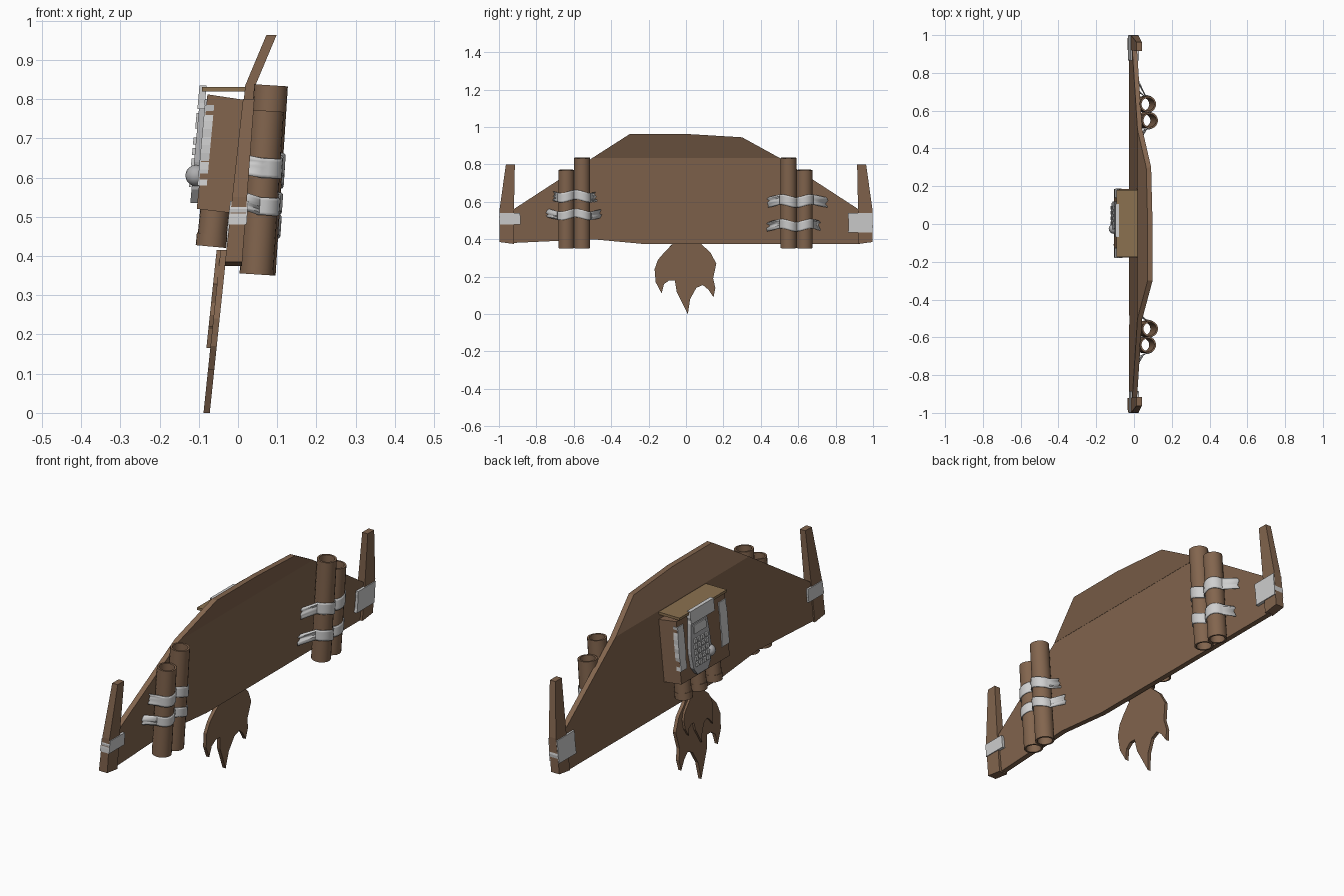
import bpy, bmesh, math, random
from mathutils import Vector

if "Cube" in bpy.data.objects:
    bpy.data.objects.remove(bpy.data.objects["Cube"])

random.seed(4)


def material(name, col):
    m = bpy.data.materials.new(name)
    m.diffuse_color = (*col, 1)
    m.use_nodes = True
    m.node_tree.nodes["Principled BSDF"].inputs["Base Color"].default_value = m.diffuse_color
    return m


CARD = material("cardboard", (0.225, 0.130, 0.076))
TAPE = material("silver tape", (0.62, 0.62, 0.62))
GREY = material("device grey", (0.42, 0.42, 0.43))
TAN = material("tan strip", (0.26, 0.165, 0.08))


def finish(bm, name, mat, smooth=False):
    bmesh.ops.recalc_face_normals(bm, faces=bm.faces)
    me = bpy.data.meshes.new(name)
    bm.to_mesh(me)
    bm.free()
    ob = bpy.data.objects.new(name, me)
    bpy.context.collection.objects.link(ob)
    me.materials.append(mat)
    if smooth:
        bpy.ops.object.select_all(action='DESELECT')
        ob.select_set(True)
        bpy.context.view_layer.objects.active = ob
        bpy.ops.object.shade_smooth_by_angle(angle=math.radians(40))
    return ob


def prism(name, pts, back, front, mat):
    """Solid from a (y, z) outline; back and front give x for each height."""
    bm = bmesh.new()
    a = [bm.verts.new((back(z), y, z)) for y, z in pts]
    b = [bm.verts.new((front(z), y, z)) for y, z in pts]
    fs = [bm.faces.new(a), bm.faces.new(b[::-1])]
    for i in range(len(pts)):
        j = (i + 1) % len(pts)
        bm.faces.new((a[i], b[i], b[j], a[j]))
    bmesh.ops.triangulate(bm, faces=fs)
    return finish(bm, name, mat)


def rect(y0, y1, z0, z1):
    return [(y0, z0), (y1, z0), (y1, z1), (y0, z1)]


def ragged(y0, y1, z0, z1, n=6, j=0.006):
    """Rectangle with torn upright ends."""
    zs = [z0 + (z1 - z0) * i / n for i in range(n + 1)]
    return ([(y0 + random.uniform(0, j), z) for z in zs]
            + [(y1 - random.uniform(0, j), z) for z in reversed(zs)])


def tube(name, p0, p1, r, inner, mat, n=20):
    """Open pipe with wall thickness."""
    p0, p1 = Vector(p0), Vector(p1)
    axis = (p1 - p0).normalized()
    v = Vector((0, 1, 0))
    u = v.cross(axis)
    bm = bmesh.new()
    rings = []
    for c, rad in ((p0, r), (p1, r), (p1, inner), (p0, inner)):
        rings.append([bm.verts.new(c + rad * (math.cos(t) * u + math.sin(t) * v))
                      for t in (2 * math.pi * i / n for i in range(n))])
    for k in range(4):
        a, b = rings[k], rings[(k + 1) % 4]
        for i in range(n):
            j = (i + 1) % n
            bm.faces.new((a[i], a[j], b[j], b[i]))
    return finish(bm, name, mat, True)


def off(f, d):
    return lambda z: f(z) + d


# Wing panel and its bent upper flap
def wing(z):
    return -0.015 + 0.1 * (z - 0.375)


def flap(z):
    return wing(0.835) + 0.42 * (z - 0.835)


prism("wing", [(-0.93, 0.38), (-0.5, 0.40), (-0.23, 0.375), (0.93, 0.375), (0.93, 0.555),
               (0.5, 0.835), (-0.5, 0.835), (-0.93, 0.555)],
      off(wing, -0.0125), off(wing, 0.0125), CARD)
prism("wing_flap", [(-0.5, 0.835), (0.5, 0.835), (0.3, 0.945), (0, 0.963), (-0.3, 0.963)],
      off(flap, -0.0125), off(flap, 0.0135), CARD)

# Upright tip fins with tape around the root
for s, side in ((-1, "left"), (1, "right")):
    pts = [(0.92, 0.375), (0.998, 0.385), (0.998, 0.55), (0.963, 0.8), (0.915, 0.8), (0.92, 0.55)]
    prism(side + "_fin", [(s * y, z) for y, z in pts],
          lambda z: -0.034 + 0.11 * (z - 0.375), lambda z: 0.010 + 0.075 * (z - 0.375), CARD)
    y_in, z0 = (0.885, 0.48) if s < 0 else (0.865, 0.435)
    prism(side + "_fin_tape", [(s * y, z) for y, z in ragged(y_in, 1.0, z0, 0.54, 6, 0.004)],
          lambda z: -0.038 + 0.11 * (z - 0.375), lambda z: 0.014 + 0.075 * (z - 0.375), TAPE)

# Paired booster tubes: (y, top, x offset)
R = 0.043
SLOPE = 0.065


def tube_x(z):
    return 0.053 + SLOPE * (z - 0.355)


PAIRS = {"left": [(-0.64, 0.77, -0.006), (-0.555, 0.835, 0)],
         "right": [(0.548, 0.835, 0), (0.634, 0.77, -0.006)]}
for side, pair in PAIRS.items():
    for k, (y, top, dx) in enumerate(pair):
        tube(f"{side}_booster_{k}", (tube_x(0.353) + dx, y, 0.353),
             (tube_x(top) + dx, y, top), R, 0.034, CARD)


def booster_tape(name, pair, y0, y1, z0, z1):
    """Tape laid over both tubes and stuck to the wing on each side."""
    rows = 6
    bm = bmesh.new()
    grid = []
    for i in range(rows + 1):
        z = z0 + (z1 - z0) * i / rows
        w = wing(z) + 0.016
        row = [(y0 + random.uniform(0, 0.02), w)]
        for k, (yc, _, dx) in enumerate(pair):
            lo, hi = ((185, 30), (150, -5))[k]
            for t in range(9):
                a = math.radians(lo + (hi - lo) * t / 8)
                row.append((yc + (R + 0.004) * math.cos(a),
                            tube_x(z) + dx + (R + 0.004) * math.sin(a)))
        row.append((y1 - random.uniform(0, 0.02), w))
        grid.append([bm.verts.new((x, y, z + 0.008 * math.sin(y * 40))) for y, x in row])
    for a, b in zip(grid, grid[1:]):
        for i in range(len(a) - 1):
            bm.faces.new((a[i], a[i + 1], b[i + 1], b[i]))
    ob = finish(bm, name, TAPE, True)
    mod = ob.modifiers.new("thickness", 'SOLIDIFY')
    mod.thickness = 0.004
    mod.offset = 0


booster_tape("left_tape_upper", PAIRS["left"], -0.72, -0.475, 0.605, 0.655)
booster_tape("left_tape_lower", PAIRS["left"], -0.75, -0.45, 0.51, 0.555)
booster_tape("right_tape_upper", PAIRS["right"], 0.43, 0.76, 0.577, 0.632)
booster_tape("right_tape_lower", PAIRS["right"], 0.43, 0.725, 0.45, 0.5)


# Pack box and level strip above it
def face(z):
    return -0.105 + 0.092 * (z - 0.52)


bm = bmesh.new()
ends = [[bm.verts.new((x, y, z)) for x, z in
         ((-0.105, 0.52), (-0.078, 0.812), (0.028, 0.796), (-0.005, 0.508))]
        for y in (-0.178, 0.184)]
bm.faces.new(ends[0])
bm.faces.new(ends[1])
for i in range(4):
    j = (i + 1) % 4
    bm.faces.new((ends[0][i], ends[0][j], ends[1][j], ends[1][i]))
finish(bm, "pack_box", CARD)
prism("pack_lid", rect(-0.175, 0.18, 0.819, 0.831),
      lambda z: -0.092, lambda z: 0.025, TAN)

# Tape on the pack corners and over the lid edge
for side, y0, y1 in (("left", -0.182, -0.125), ("right", 0.138, 0.188)):
    prism(f"pack_{side}_tape", ragged(y0, y1, 0.58, 0.785, 10, 0.005),
          off(face, -0.004), off(face, 0.02), TAPE)
prism("lid_tape", ragged(-0.07, 0.11, 0.775, 0.834, 4),
      lambda z: face(z) - 0.022, lambda z: face(z) - 0.004, TAPE)

# Handheld keypad device on the pack
YC = 0.045
outline = [(-0.04, 0.535), (0.04, 0.535), (0.065, 0.57), (0.075, 0.64), (0.068, 0.72),
           (0.055, 0.8), (-0.055, 0.8), (-0.068, 0.72), (-0.075, 0.64), (-0.065, 0.57)]
prism("device_body", [(YC + y, z) for y, z in outline], off(face, -0.018), off(face, 0.002), GREY)
prism("device_screen", [(YC + y, z) for y, z in rect(-0.045, 0.045, 0.725, 0.765)],
      off(face, -0.023), off(face, -0.016), TAPE)
for r in range(5):
    for c in range(4):
        y, z = YC - 0.042 + 0.028 * c, 0.585 + 0.027 * r
        prism(f"device_key_{r}_{c}", rect(y - 0.009, y + 0.009, z - 0.009, z + 0.009),
              off(face, -0.025), off(face, -0.016), TAPE)
bm = bmesh.new()
bmesh.ops.create_uvsphere(bm, u_segments=16, v_segments=10, radius=0.027)
for v in bm.verts:
    v.co += Vector((-0.107, YC - 0.07, 0.605))
finish(bm, "device_knob", GREY, True)

# Exhaust nozzles under the pack
for k, y in enumerate((-0.11, 0.003, 0.115)):
    tube(f"nozzle_{k}", (-0.066, y, 0.45), (-0.058, y, 0.53), 0.037, 0.03, CARD)
    tube(f"nozzle_rim_{k}", (-0.069, y, 0.424), (-0.066, y, 0.456), 0.039, 0.031, CARD)


# Flat cut-out flames, large behind small
def flame_x(z):
    return -0.08 + 0.105 * z


FLAME = [(-0.06, 0.415), (-0.07, 0.375), (-0.12, 0.325), (-0.15, 0.29), (-0.168, 0.24),
         (-0.162, 0.17), (-0.13, 0.11), (-0.118, 0.16), (-0.09, 0.18), (-0.06, 0.18),
         (-0.05, 0.12), (-0.02, 0.06), (0.01, 0.0), (0.022, 0.08), (0.055, 0.14),
         (0.09, 0.155), (0.12, 0.13), (0.147, 0.09), (0.157, 0.14), (0.145, 0.19),
         (0.162, 0.27), (0.13, 0.33), (0.08, 0.375), (0.06, 0.415)]
prism("large_flame", FLAME, off(flame_x, -0.008), off(flame_x, 0.008), CARD)
prism("small_flame", [(-0.65 * y, 0.415 - (0.415 - z) * 0.6) for y, z in FLAME],
      off(flame_x, -0.018), off(flame_x, -0.007), CARD)
